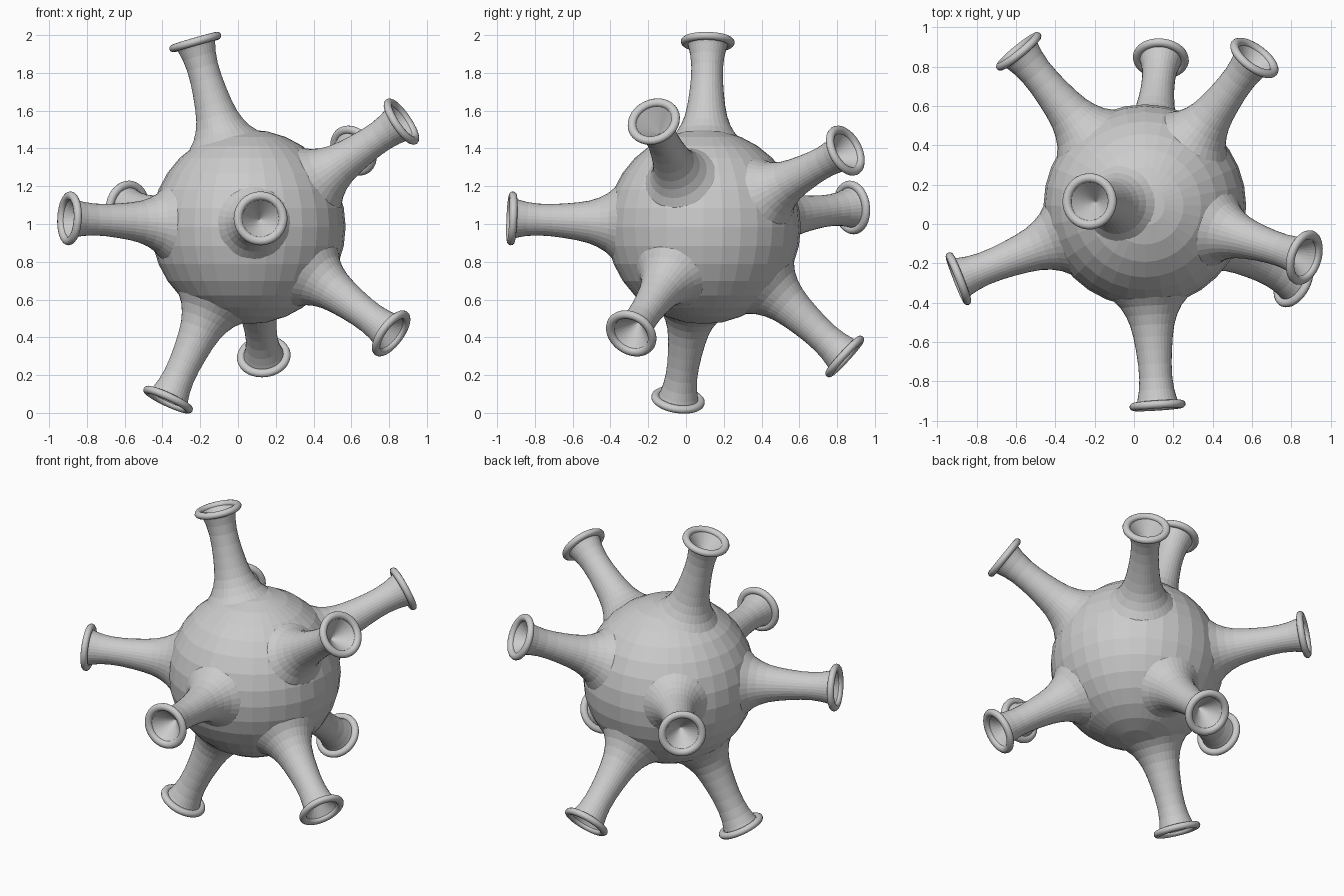
import bpy, bmesh, math
from mathutils import Vector

if "Cube" in bpy.data.objects:
    bpy.data.objects.remove(bpy.data.objects["Cube"])

CENTER = Vector((0.055, 0.093, 0.985))
RADIUS = 0.515
SEGMENTS = 32

# horn directions, measured from the ball centre to each mouth
HORNS = {
    "top_horn": (-0.28, 0.022, 0.975),
    "left_horn": (-0.945, -0.37, 0.045),
    "front_horn": (0.065, -1.02, 0.045),
    "upper_right_horn": (0.80, -0.26, 0.55),
    "lower_right_horn": (0.75, -0.38, -0.56),
    "bottom_left_horn": (-0.425, -0.135, -0.915),
    "bottom_back_horn": (0.08, 0.735, -0.675),
    "back_right_horn": (0.545, 0.735, 0.395),
    "back_left_horn": (-0.625, 0.765, 0.10),
}

# (radius, distance) from the flared root out to the mouth
HORN_PROFILE = [(0.205, 0.455), (0.188, 0.478), (0.155, 0.515), (0.13, 0.56),
                (0.112, 0.61), (0.1, 0.67), (0.091, 0.74), (0.085, 0.81),
                (0.084, 0.88), (0.09, 0.94), (0.1, 0.985), (0.11, 1.018)]
# shallow conical hollow inside the mouth
MOUTH_PROFILE = [(0.1, 1.018), (0.0, 0.9)]


def lathe(name, profile, direction, closed=False):
    """Spin a (radius, distance) profile about an axis through the ball centre."""
    bm = bmesh.new()
    rings = []
    for r, z in profile:
        if r == 0:
            rings.append([bm.verts.new((0, 0, z))] * SEGMENTS)
        else:
            rings.append([bm.verts.new((r * math.cos(a), r * math.sin(a), z))
                          for a in (2 * math.pi * i / SEGMENTS for i in range(SEGMENTS))])
    pairs = list(zip(rings, rings[1:]))
    if closed:
        pairs.append((rings[-1], rings[0]))
    for a, b in pairs:
        for i in range(SEGMENTS):
            j = (i + 1) % SEGMENTS
            corners = list(dict.fromkeys((a[i], a[j], b[j], b[i])))
            bm.faces.new(corners)
    mesh = bpy.data.meshes.new(name)
    bm.to_mesh(mesh)
    bm.free()
    obj = bpy.data.objects.new(name, mesh)
    bpy.context.collection.objects.link(obj)
    obj.location = CENTER
    obj.rotation_mode = 'QUATERNION'
    obj.rotation_quaternion = Vector(direction).to_track_quat('Z', 'Y')
    return obj


# central ball
bpy.ops.mesh.primitive_uv_sphere_add(segments=32, ring_count=16, radius=RADIUS, location=CENTER)
bpy.context.object.name = "ball"

# rounded lip cross-section
lip = [(0.12 + 0.023 * math.cos(t), 1.018 + 0.021 * math.sin(t))
       for t in (2 * math.pi * i / 12 for i in range(12))]

# horns with hollow mouths and lips
for name, direction in HORNS.items():
    lathe(name, HORN_PROFILE, direction)
    lathe(name + "_mouth", MOUTH_PROFILE, direction)
    rim = lathe(name + "_lip", lip, direction, closed=True)
    rim.data.shade_smooth()
